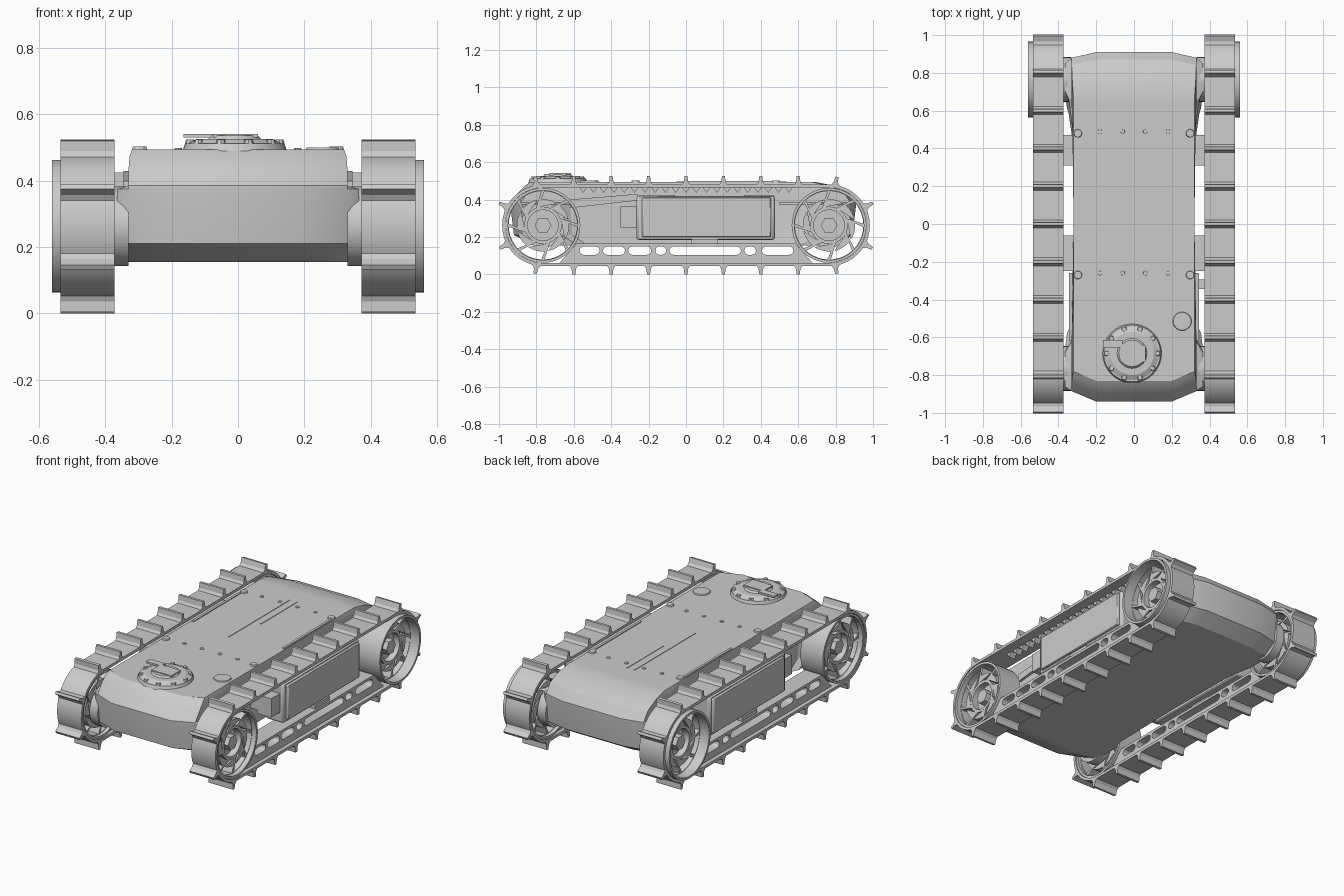
import bpy, bmesh
from math import sin, cos, pi, radians
from mathutils import Matrix

if "Cube" in bpy.data.objects:
    bpy.data.objects.remove(bpy.data.objects["Cube"])

CY, CZ = 0.765, 0.2625              # wheel centre distance and height
SIDE = Matrix(((0, 0, 1, 0), (1, 0, 0, 0), (0, 1, 0, 0), (0, 0, 0, 1)))


def add_object(name, mesh, mirror=False):
    ob = bpy.data.objects.new(name, mesh)
    bpy.context.collection.objects.link(ob)
    if mirror:
        ob.modifiers.new("mirror", 'MIRROR')
    return ob


def side_plate(name, loops, x0, x1, bevel=0.0, mirror=True):
    """Extrude closed (y, z) loops along x; inner loops become holes."""
    cu = bpy.data.curves.new(name, 'CURVE')
    cu.dimensions, cu.fill_mode = '2D', 'BOTH'
    cu.extrude = (x1 - x0) / 2
    for loop in loops:
        sp = cu.splines.new('POLY')
        sp.points.add(len(loop) - 1)
        for p, (y, z) in zip(sp.points, loop):
            p.co = (y, z, 0, 1)
        sp.use_cyclic_u = True
    tmp = bpy.data.objects.new("tmp", cu)
    bpy.context.collection.objects.link(tmp)
    bpy.context.view_layer.update()
    deps = bpy.context.evaluated_depsgraph_get()
    me = bpy.data.meshes.new_from_object(tmp.evaluated_get(deps))
    bpy.data.objects.remove(tmp)
    me.transform(Matrix.Translation(((x0 + x1) / 2, 0, 0)) @ SIDE)
    bm = bmesh.new()
    bm.from_mesh(me)
    bmesh.ops.remove_doubles(bm, verts=bm.verts, dist=1e-5)
    bmesh.ops.recalc_face_normals(bm, faces=bm.faces)
    bm.to_mesh(me)
    bm.free()
    ob = add_object(name, me, mirror)
    if bevel:
        b = ob.modifiers.new("bevel", 'BEVEL')
        b.width, b.segments, b.angle_limit = bevel, 2, radians(50)
    return ob


def arc(cy, cz, r, a0, a1, n):
    return [(cy + r * cos(a0 + (a1 - a0) * i / n), cz + r * sin(a0 + (a1 - a0) * i / n))
            for i in range(n + 1)]


def circle(cy, cz, r, n=40):
    return arc(cy, cz, r, 0, 2 * pi, n)[:-1]


def stadium(y0, y1, z, r, n=20):
    return arc(y1, z, r, -pi / 2, pi / 2, n) + arc(y0, z, r, pi / 2, 3 * pi / 2, n)


def rect(y0, y1, z0, z1):
    return [(y0, z0), (y1, z0), (y1, z1), (y0, z1)]


def disc(name, x, y, z0, z1, r0, r1, n=24):
    bm = bmesh.new()
    bmesh.ops.create_cone(bm, cap_ends=True, segments=n, radius1=r0, radius2=r1, depth=z1 - z0,
                          matrix=Matrix.Translation((x, y, (z0 + z1) / 2)))
    me = bpy.data.meshes.new(name)
    bm.to_mesh(me)
    bm.free()
    return add_object(name, me)


def box(name, x0, x1, y0, y1, z0, z1, mirror=False):
    return side_plate(name, [rect(y0, y1, z0, z1)], x0, x1, mirror=mirror)


# hull: plan outline lofted through height levels
half = [(0.20, -0.94), (0.33, -0.885), (0.365, -0.86), (0.365, -0.68), (0.33, -0.62), (0.32, 0.0),
        (0.325, 0.5), (0.345, 0.66), (0.365, 0.70), (0.365, 0.85), (0.33, 0.88), (0.20, 0.91)]
plan = half + [(-x, y) for x, y in reversed(half)]
levels = [(0.155, 0.355, 0.80, 0.80), (0.21, 0.365, 0.92, 0.89), (0.375, 0.365, 0.94, 0.91),
          (0.385, 0.33, 0.94, 0.91), (0.44, 0.33, 0.895, 0.87), (0.475, 0.327, 0.86, 0.79),
          (0.495, 0.32, 0.83, 0.69)]
bm = bmesh.new()
rings = []
for z, wide, front, rear in levels:
    rings.append([bm.verts.new((max(-wide, min(wide, x)), y * (front / 0.94 if y < 0 else rear / 0.91), z))
                  for x, y in plan])
for a, b in zip(rings, rings[1:]):
    for i in range(len(plan)):
        j = (i + 1) % len(plan)
        bm.faces.new((a[i], a[j], b[j], b[i]))
bm.faces.new(rings[0][::-1])
bm.faces.new(rings[-1])
bmesh.ops.recalc_face_normals(bm, faces=bm.faces)
hull_mesh = bpy.data.meshes.new("hull")
bm.to_mesh(hull_mesh)
bm.free()
add_object("hull", hull_mesh)

# track belt, outer cleats and inner guide teeth
side_plate("track_belt", [stadium(-CY, CY, CZ, 0.218), stadium(-CY, CY, CZ, 0.201)], 0.372, 0.535)
spots = []
for i in range(-4, 5):
    y = i * 0.2
    over = max(-CY, min(CY, y))
    lean = (y - over) / 0.22
    spots += [(over, pi / 2 - lean), (over, -pi / 2 + lean)]
for s in (-1, 1):
    for a in (27, -28):
        spots.append((s * CY, radians(a) if s > 0 else pi - radians(a)))
cleats = []
for cy, a in spots:
    cleats.append([(cy + r * cos(a) - t * sin(a), CZ + r * sin(a) + t * cos(a))
                   for r, t in ((0.214, -0.024), (0.232, -0.012), (0.2625, -0.008),
                                (0.2625, 0.008), (0.232, 0.012), (0.214, 0.024))])
side_plate("track_cleats", cleats, 0.372, 0.535)
side_plate("guide_teeth", [[(y - 0.022, 0.466), (y, 0.436), (y + 0.022, 0.466)]
                           for y in [-0.55 + 0.055 * k for k in range(21)]], 0.435, 0.475)

# lower track rail with slots
slots = [(-0.57, -0.46), (-0.445, -0.325), (-0.31, -0.185), (-0.165, -0.105),
         (-0.09, 0.295), (0.31, 0.375), (0.405, 0.575)]
side_plate("track_rail", [[(-0.68, 0.058), (0.68, 0.058), (0.585, 0.165), (-0.585, 0.165)]]
           + [stadium(a + 0.023, b - 0.023, 0.127, 0.022, 6) for a, b in slots], 0.395, 0.51)

# wheels: rim, swept spokes, hub and axle
for name, cy, outer_x in (("front", -CY, 0.53), ("rear", CY, 0.562)):
    side_plate(name + "_wheel_rim", [circle(cy, CZ, 0.2), circle(cy, CZ, 0.186)], 0.378, outer_x)
    windows = []
    for k in range(8):
        a = k * pi / 4
        windows.append(arc(cy, CZ, 0.183, a + 0.05, a + pi / 4 - 0.05, 5)
                       + arc(cy, CZ, 0.14, a + pi / 4 + 0.07, a + 0.20, 4)
                       + arc(cy, CZ, 0.1, a + pi / 4 + 0.22, a + 0.38, 3))
    side_plate(name + "_wheel_spokes", [circle(cy, CZ, 0.188)] + windows + [circle(cy, CZ, 0.082)],
               0.40, 0.50)
    side_plate(name + "_wheel_hub", [circle(cy, CZ, 0.083, 24)], 0.35, 0.46)
    side_plate(name + "_axle", [circle(cy, CZ, 0.045, 6)], 0.30, 0.50)
    side_plate(name + "_axle_bearing", [circle(cy, CZ, 0.12, 24)], 0.33, 0.385)

# side pods with panel lip, latch, brackets and front step
side_plate("side_pod", [rect(-0.265, 0.475, 0.185, 0.42)], 0.372, 0.49, 0.012)
side_plate("pod_panel", [rect(-0.235, 0.455, 0.20, 0.41)], 0.48, 0.505, 0.006)
box("pod_latch", 0.41, 0.50, 0.03, 0.17, 0.158, 0.19, True)
box("pod_front_step", 0.372, 0.47, -0.35, -0.26, 0.25, 0.365, True)
for y0, y1 in ((0.31, 0.47), (-0.25, -0.06)):
    box("pod_bracket", 0.29, 0.40, y0, y1, 0.38, 0.425, True)
box("cable_duct", 0.29, 0.40, -0.345, -0.295, 0.27, 0.35)
side_plate("hull_side_rib", [[(-0.62, 0.40), (-0.26, 0.43), (-0.26, 0.395), (-0.62, 0.355)]], 0.31, 0.345)

# deck details: screws, strips, filler cap
for y in (0.49, -0.26):
    for x in (-0.18, -0.06, 0.06, 0.18):
        disc("deck_screw", x, y, 0.49, 0.499, 0.013, 0.011, 10)
    for x in (-0.297, 0.297):
        disc("corner_bolt", x, y - 0.01, 0.49, 0.503, 0.024, 0.02, 12)
box("deck_seam_long", -0.032, -0.026, -0.05, 0.54, 0.49, 0.498)
box("deck_seam_short", 0.017, 0.023, 0.19, 0.54, 0.49, 0.498)
box("deck_edge_strip", 0.300, 0.315, 0.0, 0.46, 0.485, 0.5, True)
disc("filler_cap", 0.255, -0.515, 0.49, 0.501, 0.052, 0.047)

# round sensor mount on the front deck
TX, TY = -0.01, -0.685
disc("sensor_base", TX, TY, 0.49, 0.512, 0.158, 0.15, 32)
disc("sensor_ring", TX, TY, 0.512, 0.526, 0.142, 0.115, 32)
disc("sensor_cap", TX, TY, 0.52, 0.536, 0.085, 0.07, 24)
for k in range(10):
    a = k * pi / 5
    disc("sensor_bolt", TX + 0.135 * cos(a), TY + 0.135 * sin(a), 0.508, 0.524, 0.016, 0.012, 8)
box("sensor_top_plate", -0.075, 0.06, -0.73, -0.64, 0.53, 0.541)
box("sensor_pointer", -0.165, -0.06, -0.655, -0.615, 0.53, 0.541)

# smooth shading on round parts, sharp edges kept
for ob in bpy.context.collection.objects:
    ob.select_set(True)
    bpy.context.view_layer.objects.active = ob
bpy.ops.object.shade_smooth_by_angle(angle=radians(25))
